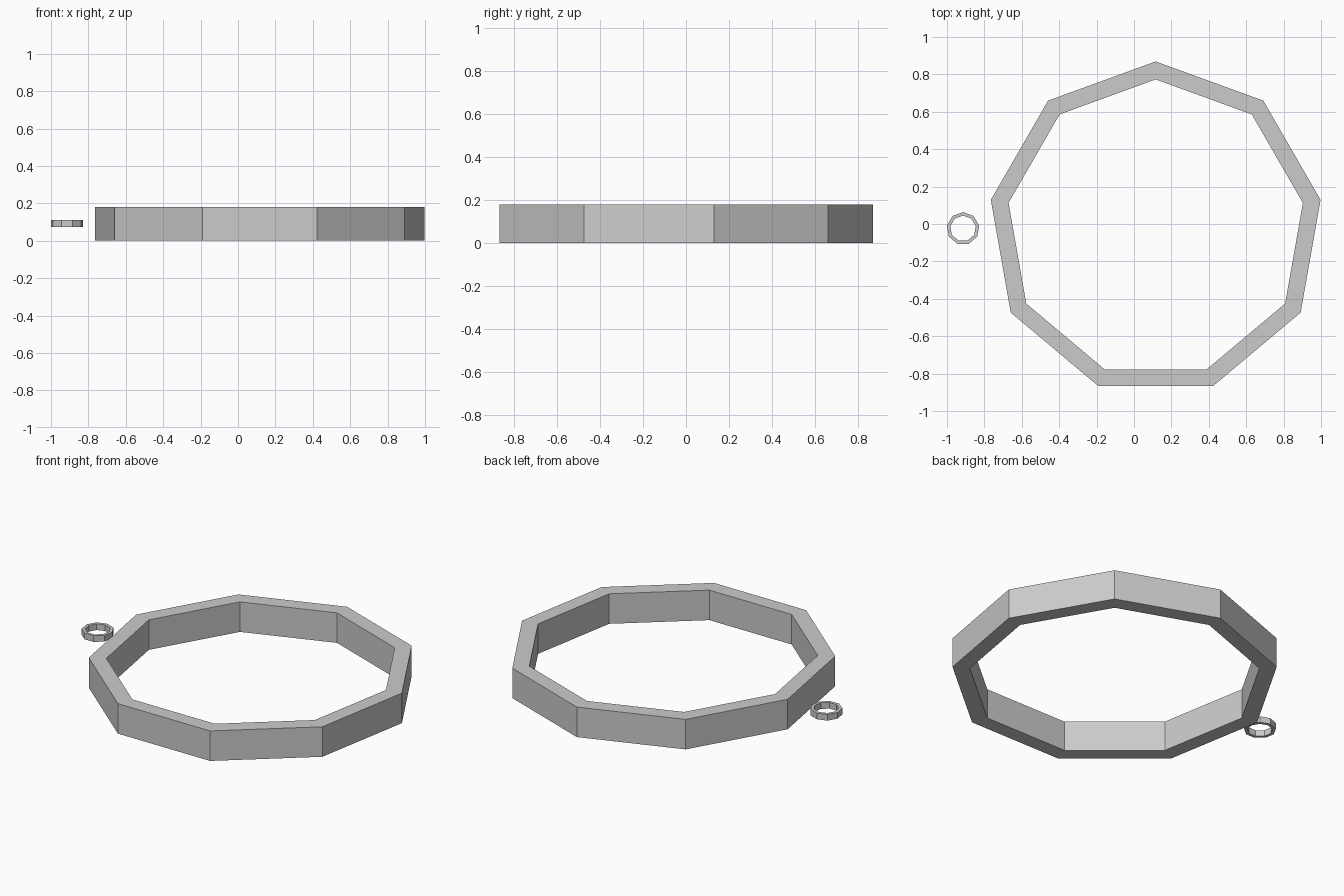
import bpy, bmesh
from math import sin, cos, pi

if "Cube" in bpy.data.objects:
    bpy.data.objects.remove(bpy.data.objects["Cube"])

SIDES = 9

def ring(name, centre, outer, inner, z0, z1):
    """Flat-faced polygonal band with a square section and one corner towards +y."""
    bm = bmesh.new()
    section = [(outer, z0), (outer, z1), (inner, z1), (inner, z0)]
    loops = []
    for i in range(SIDES):
        a = pi / 2 + 2 * pi * i / SIDES
        loops.append([bm.verts.new((r * cos(a), r * sin(a), z)) for r, z in section])
    for i in range(SIDES):
        p, q = loops[i], loops[(i + 1) % SIDES]
        for j in range(4):
            k = (j + 1) % 4
            bm.faces.new((p[j], q[j], q[k], p[k]))
    bmesh.ops.recalc_face_normals(bm, faces=bm.faces)
    mesh = bpy.data.meshes.new(name)
    bm.to_mesh(mesh)
    bm.free()
    ob = bpy.data.objects.new(name, mesh)
    ob.location = (*centre, 0)
    bpy.context.collection.objects.link(ob)
    return ob

# Large band
ring("large_ring", (0.116, -0.026), 0.895, 0.799, 0.0, 0.18)
# Small ring beside it, floating at mid height
ring("small_ring", (-0.914, -0.024), 0.0875, 0.069, 0.074, 0.111)
